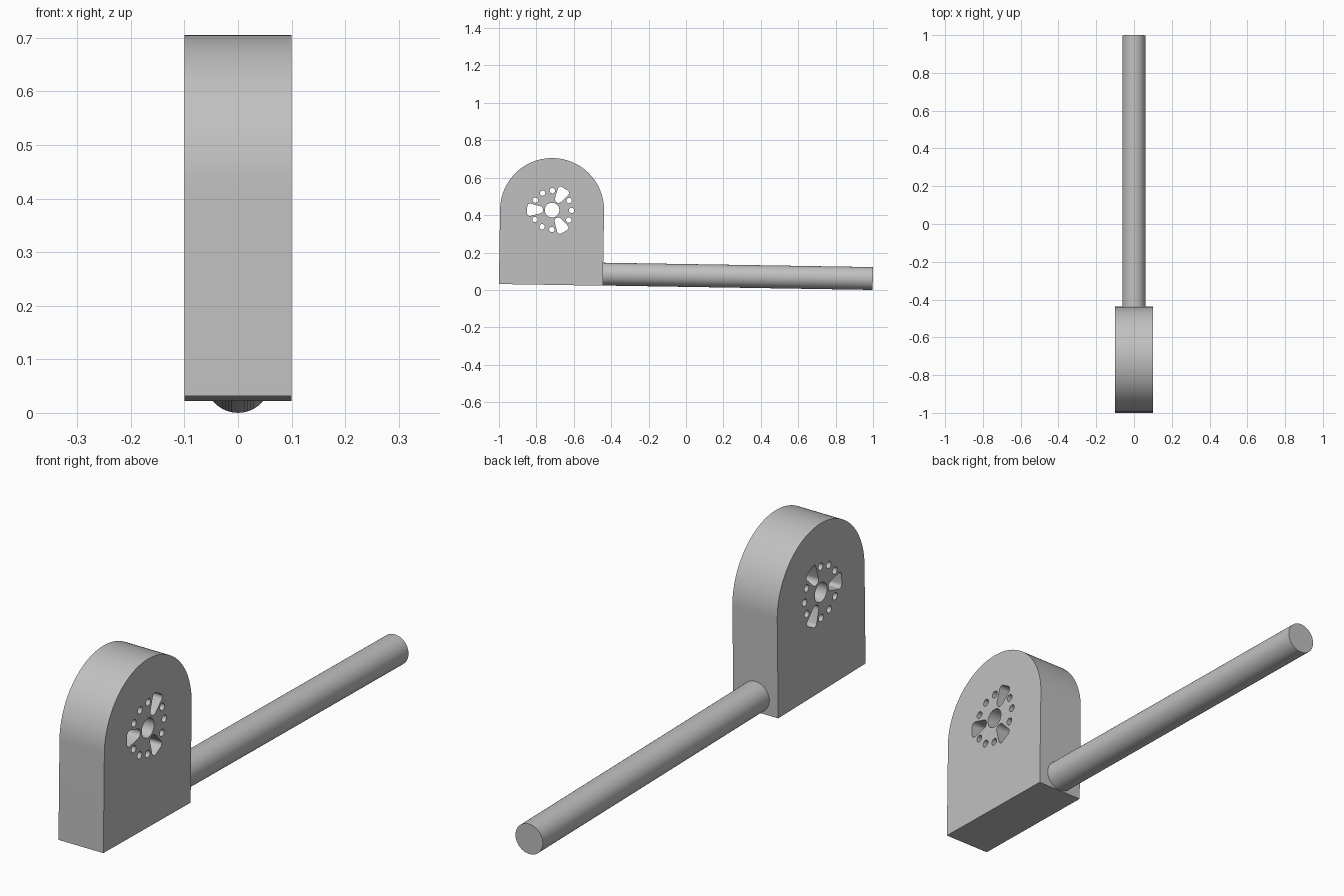
import bpy
from math import sin, cos, radians, pi
from mathutils import Matrix, Vector

if "Cube" in bpy.data.objects:
    bpy.data.objects.remove(bpy.data.objects["Cube"], do_unlink=True)

RADIUS, DROP, HALF_WIDTH = 0.278, 0.40, 0.10      # housing
ROD_RADIUS, ROD_AXIS, ROD_END = 0.061, -0.338, 1.7205

# The whole assembly leans slightly about the bore centre
FRAME = Matrix.Translation((0, -0.716, 0.427)) @ Matrix.Rotation(radians(-0.93), 4, 'X')

grey = bpy.data.materials.new("light_grey")
grey.use_nodes = True
grey.diffuse_color = (0.53, 0.53, 0.53, 1)
grey.node_tree.nodes["Principled BSDF"].inputs["Base Color"].default_value = grey.diffuse_color


def arc(centre, radius, start, end, steps):
    """Points on an arc, angles in degrees."""
    angles = [radians(start + (end - start) * i / steps) for i in range(steps + 1)]
    return [Vector((centre[0] + radius * cos(a), centre[1] + radius * sin(a))) for a in angles]


def circle(centre, radius, steps):
    return arc(centre, radius, 0, 360, steps)[:-1]


def polar(distance, degrees):
    return distance * cos(radians(degrees)), distance * sin(radians(degrees))


def slot(degrees):
    """Rounded wedge opening, wide at its outer end."""
    points = (arc((0.118, -0.018), 0.015, -98, 0, 8)
              + arc((0.118, 0.018), 0.015, 0, 98, 8)
              + arc((0.068, 0), 0.020, 102, 258, 12))
    turn = Matrix.Rotation(radians(degrees), 2)
    return [turn @ p for p in points]


def finish(obj):
    obj.data.materials.clear()
    obj.data.materials.append(grey)
    bpy.ops.object.select_all(action='DESELECT')
    obj.select_set(True)
    bpy.context.view_layer.objects.active = obj
    bpy.ops.object.shade_smooth_by_angle(angle=radians(30))


# Housing: arched outline with bore, bolt holes and slots, extruded sideways
outlines = [[Vector((-RADIUS, -DROP)), Vector((RADIUS, -DROP))] + arc((0, 0), RADIUS, 0, 180, 64)]
outlines.append(circle((0, 0), 0.039, 40))
for angle in range(0, 360, 30):
    if angle in (60, 180, 300):
        outlines.append(slot(angle))
    else:
        outlines.append(circle(polar(0.104, angle), 0.0145, 20))

curve = bpy.data.curves.new("housing_profile", 'CURVE')
curve.dimensions = '2D'
curve.fill_mode = 'BOTH'
curve.extrude = HALF_WIDTH
for points in outlines:
    spline = curve.splines.new('POLY')
    spline.points.add(len(points) - 1)
    for target, p in zip(spline.points, points):
        target.co = (p.x, p.y, 0, 1)
    spline.use_cyclic_u = True
housing = bpy.data.objects.new("housing", curve)
bpy.context.collection.objects.link(housing)
# Profile x runs along y, profile y runs up
housing.matrix_world = FRAME @ Matrix.Rotation(pi / 2, 4, 'Z') @ Matrix.Rotation(pi / 2, 4, 'X')
bpy.ops.object.select_all(action='DESELECT')
housing.select_set(True)
bpy.context.view_layer.objects.active = housing
bpy.ops.object.convert(target='MESH')
housing = bpy.context.view_layer.objects.active
# Weld the caps to the walls
weld = housing.modifiers.new("weld", 'WELD')
weld.merge_threshold = 0.0001
bpy.ops.object.modifier_apply(modifier=weld.name)
finish(housing)

# Rod running back from the foot of the housing
length = ROD_END - RADIUS
bpy.ops.mesh.primitive_cylinder_add(vertices=64, radius=ROD_RADIUS, depth=length)
rod = bpy.context.object
rod.name = "rod"
rod.matrix_world = (FRAME @ Matrix.Translation((0, RADIUS + length / 2, ROD_AXIS))
                    @ Matrix.Rotation(pi / 2, 4, 'X'))
finish(rod)
